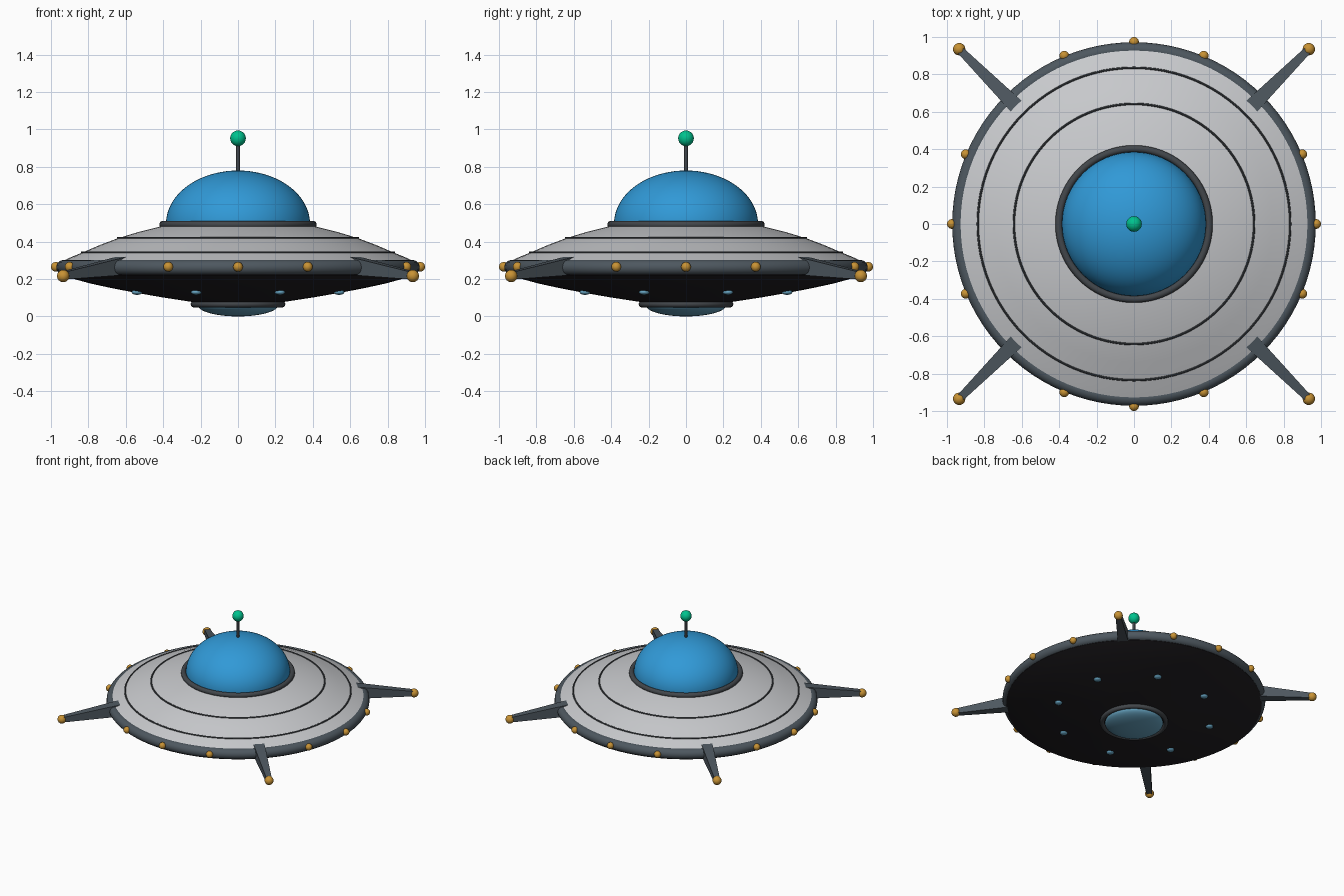
import bpy, bmesh, math
from mathutils import Matrix, Vector

if "Cube" in bpy.data.objects:
    bpy.data.objects.remove(bpy.data.objects["Cube"])


def material(name, rgb):
    m = bpy.data.materials.new(name)
    m.diffuse_color = (*rgb, 1)
    m.use_nodes = True
    m.node_tree.nodes["Principled BSDF"].inputs["Base Color"].default_value = m.diffuse_color
    return m


SILVER = material("silver hull", (0.58, 0.59, 0.61))
BLACK = material("black underside", (0.016, 0.014, 0.017))
STEEL = material("steel blue grey", (0.075, 0.096, 0.115))
TRIM = material("dark trim", (0.055, 0.062, 0.07))
BLUE = material("dome blue", (0.03, 0.32, 0.68))
GOLD = material("amber lamp", (0.58, 0.29, 0.035))
GREEN = material("beacon green", (0.0, 0.54, 0.27))
PALE = material("pale blue glass", (0.13, 0.36, 0.52))


def finish(bm, name, mat, smooth=True):
    bmesh.ops.recalc_face_normals(bm, faces=bm.faces)
    mesh = bpy.data.meshes.new(name)
    bm.to_mesh(mesh)
    bm.free()
    ob = bpy.data.objects.new(name, mesh)
    bpy.context.collection.objects.link(ob)
    mesh.materials.append(mat)
    if smooth:
        bpy.ops.object.select_all(action='DESELECT')
        ob.select_set(True)
        bpy.context.view_layer.objects.active = ob
        bpy.ops.object.shade_smooth_by_angle(angle=math.radians(40))
    return ob


def lathe(name, profile, mat, closed=False, steps=96):
    """Spin an (r, z) profile around the z axis."""
    bm = bmesh.new()
    vs = [bm.verts.new((r, 0, z)) for r, z in profile]
    edges = [bm.edges.new(p) for p in zip(vs, vs[1:])]
    if closed:
        edges.append(bm.edges.new((vs[-1], vs[0])))
    bmesh.ops.spin(bm, geom=vs + edges, cent=(0, 0, 0), axis=(0, 0, 1),
                   angle=2 * math.pi, steps=steps, use_merge=True)
    bmesh.ops.remove_doubles(bm, verts=bm.verts, dist=1e-5)
    return finish(bm, name, mat)


def ring(name, major, minor, z, mat, sides=16):
    angles = [2 * math.pi * i / sides for i in range(sides)]
    return lathe(name, [(major + minor * math.cos(a), z + minor * math.sin(a))
                        for a in angles], mat, closed=True)


def cap(name, radius, height, z, mat):
    """Half ellipsoid; a negative height bulges downwards."""
    n = 20
    pts = [(radius * math.cos(math.pi / 2 * i / n),
            z + height * math.sin(math.pi / 2 * i / n)) for i in range(n)]
    return lathe(name, pts + [(0, z + height)], mat, steps=64)


def balls(name, centres, radius, mat, flat=1.0):
    bm = bmesh.new()
    for c in centres:
        bmesh.ops.create_uvsphere(
            bm, u_segments=20, v_segments=12, radius=radius,
            matrix=Matrix.Translation(c) @ Matrix.Diagonal((1, 1, flat, 1)))
    return finish(bm, name, mat)


def polar(r, degrees, z):
    a = math.radians(degrees)
    return Vector((r * math.cos(a), r * math.sin(a), z))


# Saucer body
lathe("upper_hull", [(0.93, 0.265), (0.945, 0.293), (0.89, 0.318), (0.835, 0.34),
                     (0.74, 0.381), (0.645, 0.417), (0.53, 0.452),
                     (0.42, 0.479), (0.36, 0.49), (0, 0.49)], SILVER)
lathe("lower_hull", [(0.94, 0.255), (0.945, 0.222), (0.87, 0.198), (0.79, 0.176),
                     (0.67, 0.15), (0.55, 0.127), (0.40, 0.101),
                     (0.25, 0.078), (0, 0.07)], BLACK)
ring("rim", 0.932, 0.04, 0.262, STEEL)
ring("outer_seam", 0.835, 0.006, 0.341, TRIM, 8)
ring("inner_seam", 0.642, 0.006, 0.419, TRIM, 8)

# Cockpit dome and antenna
cap("dome", 0.385, 0.285, 0.495, BLUE)
ring("dome_collar", 0.402, 0.019, 0.491, TRIM)
lathe("antenna_rod", [(0, 0.76), (0.01, 0.76), (0.01, 0.94), (0, 0.94)], TRIM, steps=16)
balls("antenna_beacon", [(0, 0, 0.952)], 0.042, GREEN)

# Belly lens and lamps
cap("belly_lens", 0.215, -0.06, 0.06, PALE)
ring("belly_collar", 0.235, 0.018, 0.066, TRIM)
balls("belly_lamps", [polar(0.585, 22.5 + 45 * i, 0.129) for i in range(8)],
      0.028, PALE, 0.5)

# Rim lamps, skipping the fin positions
balls("rim_lamps", [polar(0.974, 22.5 * i, 0.265) for i in range(16) if i % 4 != 2],
      0.026, GOLD)

# Four tapered diagonal fins with lamps at the tips
bm = bmesh.new()
for k in range(4):
    spin = Matrix.Rotation(math.radians(45 + 90 * k), 4, 'Z')
    rows = []
    for r, half, low, high in ((0.89, 0.041, 0.222, 0.317), (1.32, 0.02, 0.198, 0.238)):
        rows.append([bm.verts.new(spin @ Vector((r, y, z))) for y, z in
                     ((-half, low), (half, low), (half, high), (-half, high))])
    a, b = rows
    bm.faces.new(a)
    bm.faces.new(b)
    for i in range(4):
        j = (i + 1) % 4
        bm.faces.new((a[i], a[j], b[j], b[i]))
finish(bm, "fins", STEEL, smooth=False)
balls("fin_lamps", [polar(1.322, 45 + 90 * i, 0.216) for i in range(4)], 0.033, GOLD)
